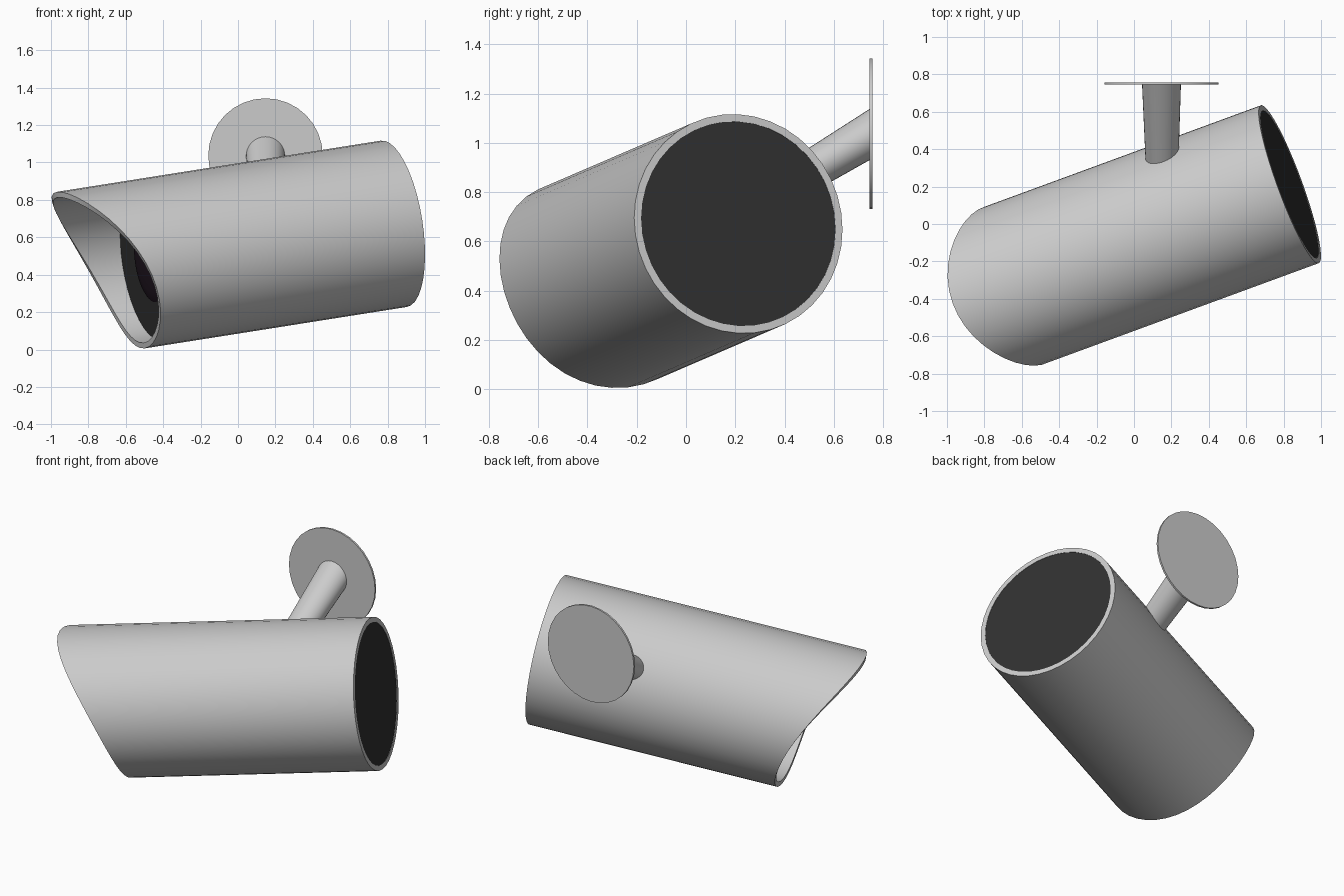
import bpy, bmesh
from math import sin, cos, pi
from mathutils import Vector

if "Cube" in bpy.data.objects:
    bpy.data.objects.remove(bpy.data.objects["Cube"])

N = 40
AXIS = Vector((0.9286, 0.3408, 0.1467)).normalized()   # lamp pointing direction (towards the rear)
UP = Vector((-0.156, 0, 0.988)).normalized()
SIDE = AXIS.cross(UP).normalized()
REAR = Vector((0.833, 0.2125, 0.672))                  # centre of the rear end
R_OUT, R_IN = 0.45, 0.42


def material(name, color):
    m = bpy.data.materials.new(name)
    m.diffuse_color = (*color, 1)
    m.use_nodes = True
    m.node_tree.nodes["Principled BSDF"].inputs["Base Color"].default_value = m.diffuse_color
    return m


def loft(name, rings, closed=False, mat=None):
    """Skin a list of equal-sized point rings; cap the ends unless closed."""
    bm = bmesh.new()
    loops = [[bm.verts.new(p) for p in ring] for ring in rings]
    n = len(loops[0])
    pairs = list(zip(loops, loops[1:]))
    if closed:
        pairs.append((loops[-1], loops[0]))
    for a, b in pairs:
        for i in range(n):
            j = (i + 1) % n
            bm.faces.new((a[i], a[j], b[j], b[i]))
    if not closed:
        bm.faces.new(loops[0])
        bm.faces.new(loops[-1])
    bmesh.ops.recalc_face_normals(bm, faces=bm.faces)
    me = bpy.data.meshes.new(name)
    bm.to_mesh(me)
    bm.free()
    ob = bpy.data.objects.new(name, me)
    bpy.context.collection.objects.link(ob)
    if mat:
        me.materials.append(mat)
    bpy.ops.object.select_all(action='DESELECT')
    bpy.context.view_layer.objects.active = ob
    ob.select_set(True)
    bpy.ops.object.shade_smooth_by_angle(angle=0.6)
    return ob


def lamp_ring(r, length):
    """Ring around the lamp axis; length(t) is the distance from the rear end."""
    ts = [2 * pi * i / N for i in range(N)]
    return [REAR - AXIS * length(t) + r * (UP * cos(t) + SIDE * sin(t)) for t in ts]


def wall_ring(center, r):
    """Upright ring parallel to the wall."""
    ts = [2 * pi * i / 32 for i in range(32)]
    return [Vector(center) + Vector((r * cos(t), 0, r * sin(t))) for t in ts]


def visor(t):
    return 1.639 + 0.178 * cos(t) + 0.049 * cos(2 * t)


def flat(d):
    return lambda t: d


# Shell with the curved, overhanging front opening
loft("lamp_shell", [lamp_ring(R_OUT, flat(0)), lamp_ring(R_OUT, visor),
                    lamp_ring(R_IN, visor), lamp_ring(R_IN, flat(0))], closed=True)

# Dark core closing the rear and the recessed front
dark = material("dark", (0.03, 0.03, 0.03))
loft("dark_core", [lamp_ring(R_IN, flat(0.002)), lamp_ring(R_IN, flat(1.408))], mat=dark)

# Slightly domed lens on the front of the core
glass = material("lens_glass", (0.015, 0.008, 0.015))
loft("lens", [lamp_ring(0.22 * cos(a), flat(1.405 + 0.025 * sin(a)))
              for a in (0, 0.4, 0.8, 1.2, 1.5)], mat=glass)

# Tapered, slanted arm from the wall plate into the shell
loft("mount_arm", [wall_ring((0.147, 0.75, 1.037), 0.104),
                   wall_ring((0.15, 0.31, 0.772), 0.087)])

# Thin round wall plate
loft("wall_plate", [wall_ring((0.147, 0.745, 1.037), 0.306),
                    wall_ring((0.147, 0.757, 1.037), 0.306)])
